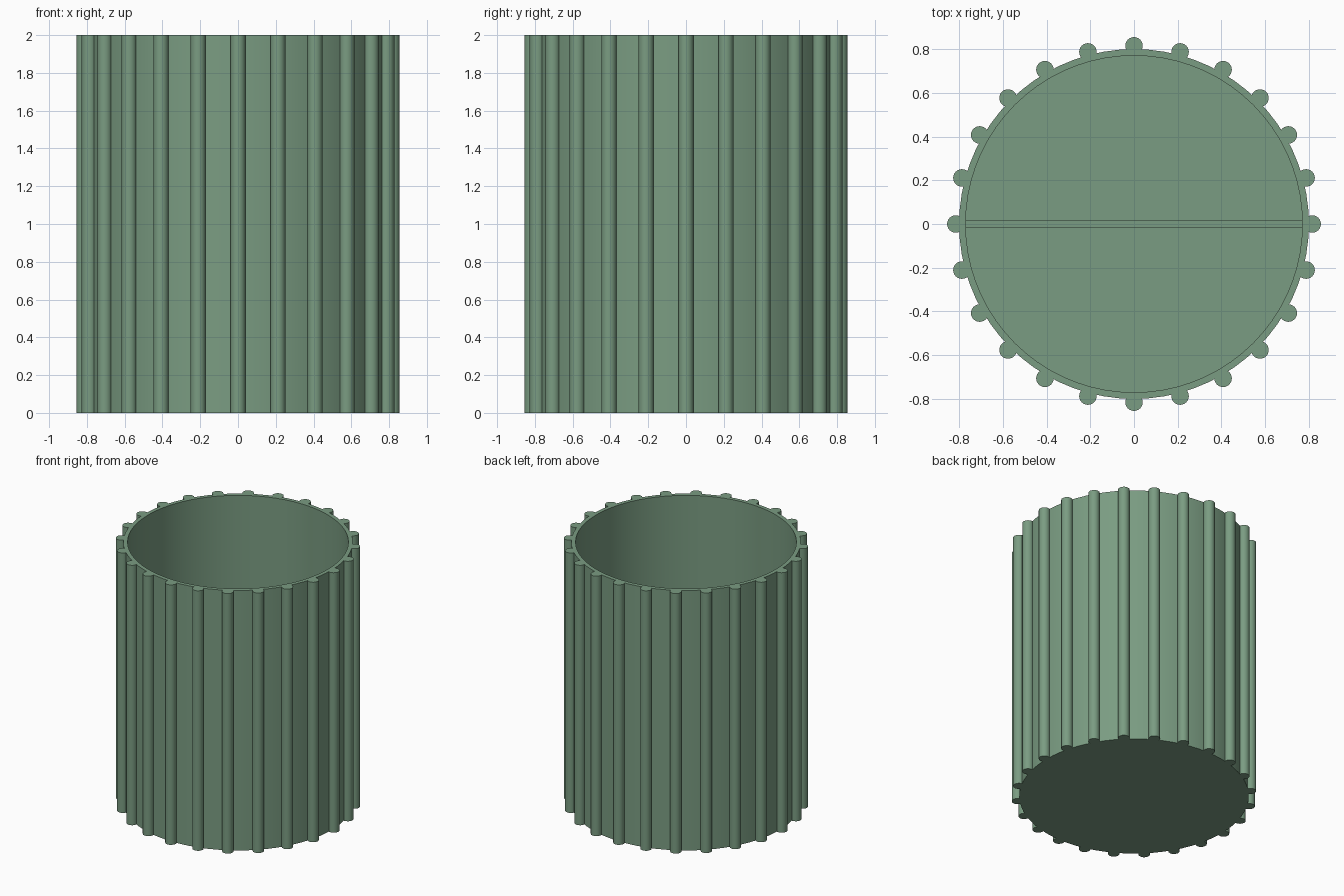
import bpy
import math
import bmesh

if "Cube" in bpy.data.objects:
    bpy.data.objects.remove(bpy.data.objects["Cube"])

HEIGHT = 2.0
OUTER, INNER = 0.80, 0.77
FLOOR = 0.03
RIBS, RIB_R, RIB_RING = 24, 0.04, 0.815

green = bpy.data.materials.new("sage_green")
green.diffuse_color = (0.195, 0.333, 0.223, 1)
green.use_nodes = True
green.node_tree.nodes["Principled BSDF"].inputs["Base Color"].default_value = green.diffuse_color


def finish(obj, name, smooth=True):
    obj.name = name
    obj.data.materials.append(green)
    if smooth:
        bpy.ops.object.select_all(action='DESELECT')
        obj.select_set(True)
        bpy.context.view_layer.objects.active = obj
        bpy.ops.object.shade_smooth_by_angle(angle=math.radians(35))
    return obj


def new_object(bm, name, smooth=True):
    bmesh.ops.recalc_face_normals(bm, faces=bm.faces)
    mesh = bpy.data.meshes.new(name)
    bm.to_mesh(mesh)
    bm.free()
    obj = bpy.data.objects.new(name, mesh)
    bpy.context.collection.objects.link(obj)
    return finish(obj, name, smooth)


# Cup: closed rings bridged from the underside up, over the rim and down inside
bm = bmesh.new()
SEG = 72
rings = []
for r, z in [(OUTER, 0), (OUTER, HEIGHT), (INNER, HEIGHT), (INNER, FLOOR)]:
    rings.append([bm.verts.new((r * math.cos(2 * math.pi * i / SEG),
                                r * math.sin(2 * math.pi * i / SEG), z))
                  for i in range(SEG)])
for a, b in zip(rings, rings[1:]):
    for i in range(SEG):
        j = (i + 1) % SEG
        bm.faces.new((a[i], a[j], b[j], b[i]))
bm.faces.new(rings[0])
bm.faces.new(rings[-1])
new_object(bm, "cup")

# Round ribs around the outside, running the full height
for i in range(RIBS):
    a = 2 * math.pi * i / RIBS
    bpy.ops.mesh.primitive_cylinder_add(
        vertices=24, radius=RIB_R, depth=HEIGHT,
        location=(RIB_RING * math.cos(a), RIB_RING * math.sin(a), HEIGHT / 2))
    finish(bpy.context.object, f"rib_{i + 1:02d}")

# Thin divider standing on the floor inside the cup
DIV_TOP = 1.0
bm = bmesh.new()
bmesh.ops.create_cube(bm, size=1)
for v in bm.verts:
    v.co = (v.co.x * 2 * INNER, v.co.y * 0.03,
            DIV_TOP if v.co.z > 0 else FLOOR / 2)
new_object(bm, "divider", smooth=False)
